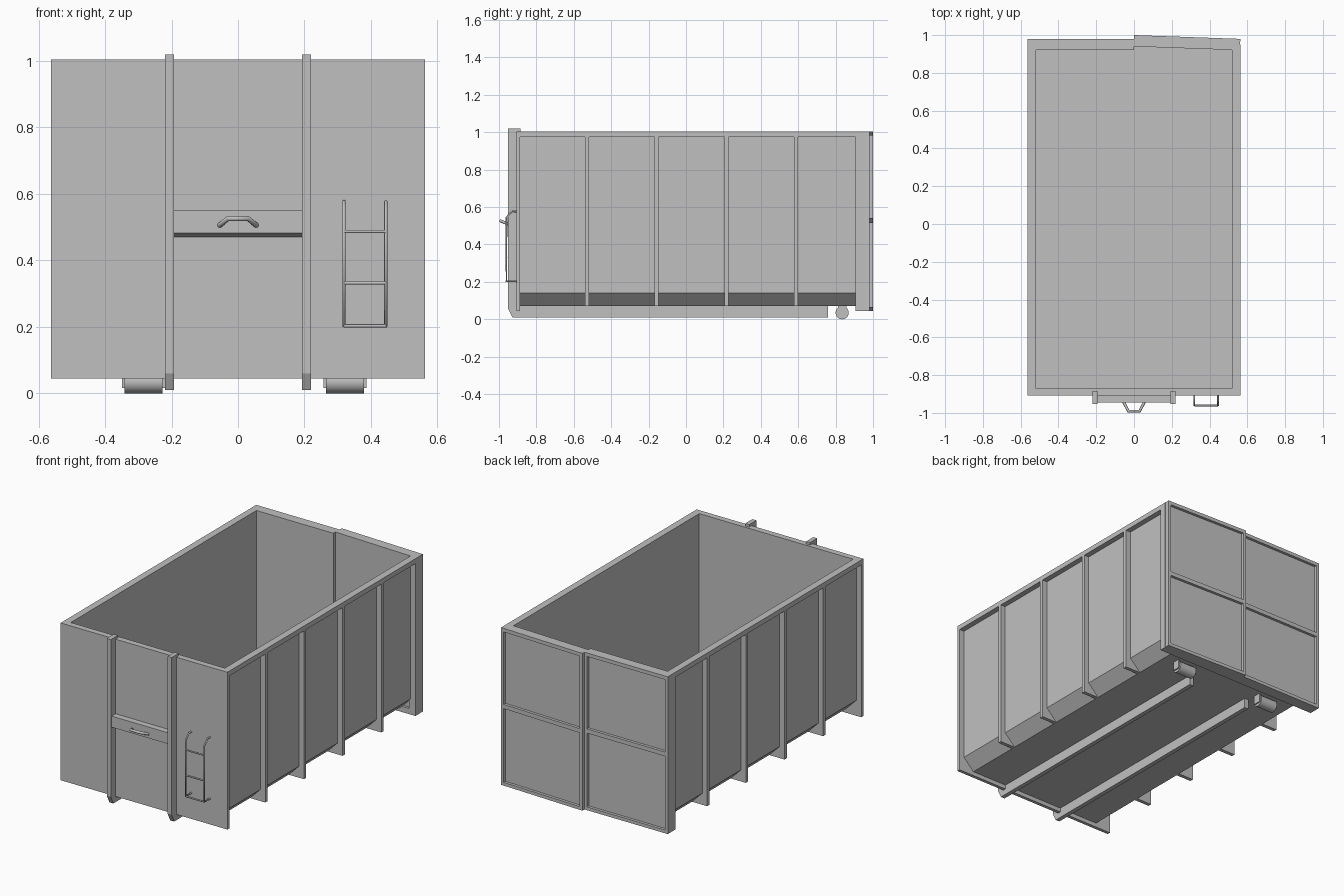
import bpy
import bmesh
import math
from mathutils import Matrix, Vector

if "Cube" in bpy.data.objects:
    bpy.data.objects.remove(bpy.data.objects["Cube"])

steel = bpy.data.materials.new("grey_steel")
steel.use_nodes = True
grey = (0.53, 0.53, 0.53, 1)
steel.diffuse_color = grey
steel.node_tree.nodes["Principled BSDF"].inputs["Base Color"].default_value = grey


def finish(name, bm):
    bmesh.ops.recalc_face_normals(bm, faces=bm.faces[:])
    mesh = bpy.data.meshes.new(name)
    bm.to_mesh(mesh)
    bm.free()
    mesh.materials.append(steel)
    obj = bpy.data.objects.new(name, mesh)
    bpy.context.collection.objects.link(obj)
    return obj


def add_box(bm, x, y, z):
    lo, hi = Vector((x[0], y[0], z[0])), Vector((x[1], y[1], z[1]))
    size = hi - lo
    bmesh.ops.create_cube(bm, size=1, matrix=Matrix.Translation((lo + hi) / 2)
                          @ Matrix.Diagonal((*size, 1)))


def box(name, x, y, z):
    bm = bmesh.new()
    add_box(bm, x, y, z)
    return finish(name, bm)


def prism(name, outline, axis, start, end):
    """Extrude an outline: (x, z) along y, or (y, z) along x."""
    bm = bmesh.new()
    if axis == "y":
        points = [(a, start, b) for a, b in outline]
        step = (0, end - start, 0)
    else:
        points = [(start, a, b) for a, b in outline]
        step = (end - start, 0, 0)
    face = bm.faces.new([bm.verts.new(p) for p in points])
    new = bmesh.ops.extrude_face_region(bm, geom=[face])["geom"]
    bmesh.ops.translate(bm, vec=step, verts=[v for v in new if isinstance(v, bmesh.types.BMVert)])
    return finish(name, bm)


def bar_path(name, points, radius):
    """Round bar along a polyline, converted to mesh."""
    curve = bpy.data.curves.new(name, "CURVE")
    curve.dimensions = "3D"
    curve.bevel_depth = radius
    curve.bevel_resolution = 2
    curve.use_fill_caps = True
    spline = curve.splines.new("POLY")
    spline.points.add(len(points) - 1)
    for p, co in zip(spline.points, points):
        p.co = (*co, 1)
    curve.materials.append(steel)
    obj = bpy.data.objects.new(name, curve)
    bpy.context.collection.objects.link(obj)
    return obj


W, INNER, SKIN = 0.563, 0.52, 0.53      # half widths: outside, inside, side sheet
FRONT, TOP, BASE, FLOOR = -0.907, 1.005, 0.045, 0.07

# Floor pan with chamfered lower edges
prism("floor_pan", [(-0.46, FLOOR), (0.46, FLOOR), (SKIN, 0.14), (-SKIN, 0.14)],
      "y", -0.89, 0.95)

# Front wall
box("front_plate", (-W, W), (FRONT, -0.887), (BASE, TOP))
box("front_wall_lining", (-SKIN, SKIN), (-0.887, -0.87), (0.14, TOP))

# Side walls, top rims, ribs and rear posts
for s, side in ((1, "left"), (-1, "right")):
    def span(a, b):
        return sorted((s * a, s * b))
    box(side + "_wall", span(INNER, SKIN), (-0.887, 0.93), (0.14, 0.98))
    box(side + "_rim", span(INNER, W), (-0.887, 0.94), (0.975, TOP))
    box(side + "_rear_post", span(INNER, W), (0.907, 0.95), (BASE, TOP))
    for i in range(4):
        y = -0.53 + i * 0.373
        prism(f"{side}_rib_{i + 1}",
              [(s * x, z) for x, z in ((SKIN, 0.98), (W, 0.98), (W, FLOOR), (0.46, FLOOR), (SKIN, 0.14))],
              "y", y - 0.011, y + 0.011)

box("rear_sill", (-W, W), (0.907, 0.95), (BASE, FLOOR + 0.01))


# Rear door leaves: flat sheet with a raised frame and middle bar
def door(name, s, angle):
    bm = bmesh.new()
    add_box(bm, (0, W), (0.92, 0.963), (BASE, TOP))
    add_box(bm, (0, 0.018), (0.96, 0.98), (BASE, TOP))
    add_box(bm, (W - 0.018, W), (0.96, 0.98), (BASE, TOP))
    for z, h in ((BASE, 0.02), (0.515, 0.026), (TOP - 0.022, 0.022)):
        add_box(bm, (0.018, W - 0.018), (0.96, 0.98), (z, z + h))
    hinge = Matrix.Translation((W, 0.98, 0))
    turn = hinge @ Matrix.Rotation(angle, 4, "Z") @ hinge.inverted()
    bm.transform(Matrix.Diagonal((s, 1, 1, 1)) @ turn)
    return finish(name, bm)


door("left_door", 1, -0.0355)       # slightly ajar
door("right_door", -1, 0)

# Front uprights and the skids that run on under the floor
for s, side in ((1, "left"), (-1, "right")):
    a, b = sorted((s * 0.192, s * 0.219))
    prism(side + "_upright",
          [(-0.953, 0.06), (-0.928, 0.01), (-0.88, 0.01), (-0.88, FLOOR), (FRONT, FLOOR),
           (FRONT, TOP), (-0.885, TOP), (-0.885, 1.02), (-0.953, 1.02)], "x", a, b)
    box(side + "_skid", (a, b), (-0.88, 0.76), (0.01, FLOOR))

# Cross beam carrying the lifting hook bar
prism("cross_beam", [(FRONT, 0.55), (-0.945, 0.55), (-0.945, 0.482), (FRONT, 0.47)],
      "x", -0.192, 0.192)
bar_path("lifting_bar", [(-0.056, -0.94, 0.505), (-0.03, -0.991, 0.526),
                         (0.03, -0.991, 0.526), (0.056, -0.94, 0.505)], 0.008)

# Ladder
for x, side in ((0.319, "right"), (0.445, "left")):
    bar_path(side + "_ladder_rail", [(x, FRONT, 0.203), (x, -0.96, 0.203),
                                     (x, -0.96, 0.545), (x, -0.93, 0.577), (x, FRONT, 0.577)], 0.005)
for i, z in enumerate((0.203, 0.332, 0.487)):
    bar_path(f"ladder_rung_{i + 1}", [(0.319, -0.96, z), (0.445, -0.96, z)], 0.005)

# Rear rollers between bracket plates
for x, side in ((0.322, "left"), (-0.284, "right")):
    bm = bmesh.new()
    bmesh.ops.create_cone(bm, cap_ends=True, segments=32, radius1=0.035, radius2=0.035, depth=0.114,
                          matrix=Matrix.Translation((x, 0.835, 0.035)) @ Matrix.Rotation(math.pi / 2, 4, "Y"))
    roller = finish(side + "_roller", bm)
    for p in roller.data.polygons:
        p.use_smooth = len(p.vertices) == 4
    for e, end in ((-1, "inner"), (1, "outer")):
        c = x + e * 0.061
        box(f"{side}_roller_{end}_bracket", (c - 0.004, c + 0.004), (0.812, 0.858), (0.016, FLOOR + 0.005))
